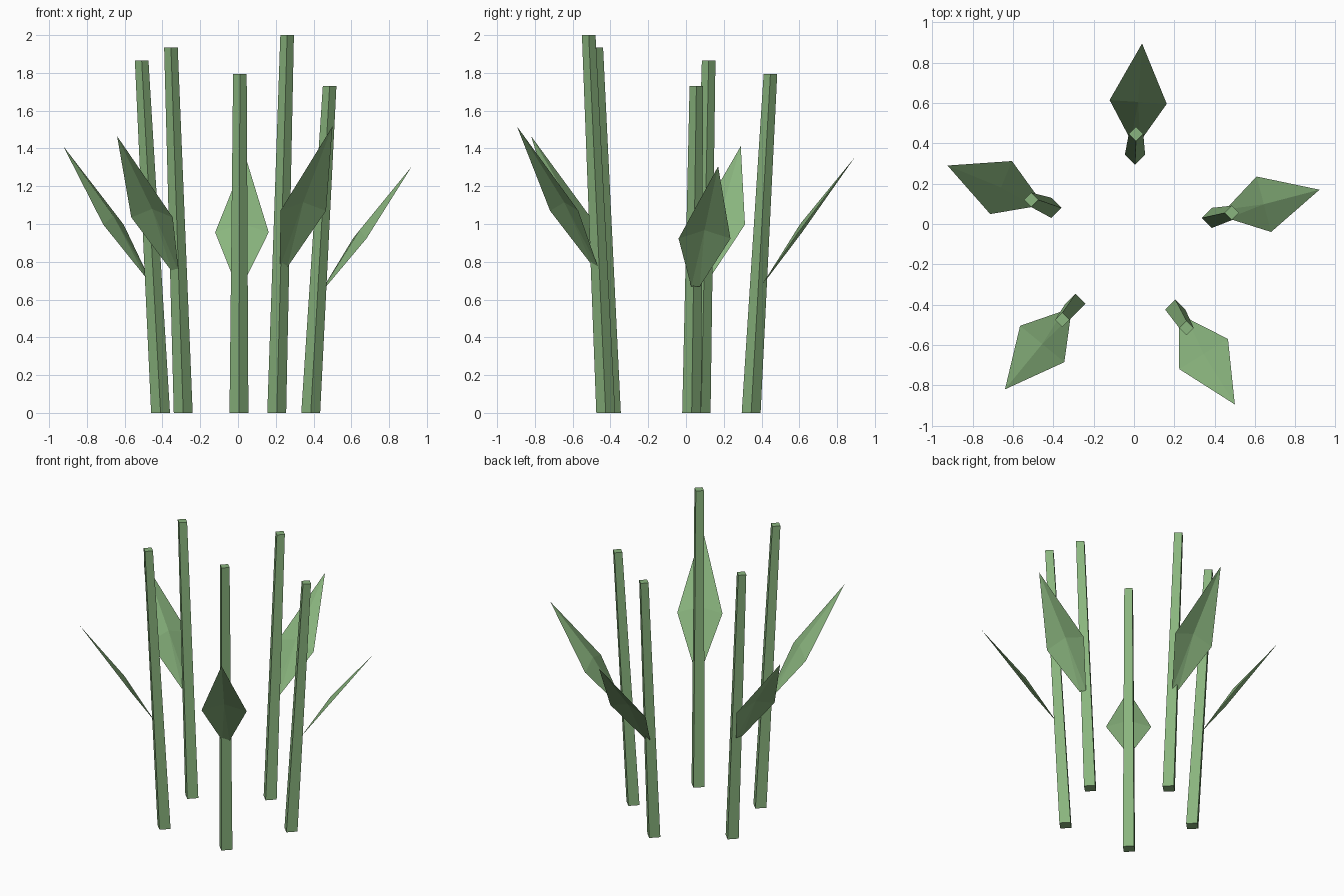
import bpy
from mathutils import Vector

if "Cube" in bpy.data.objects:
    bpy.data.objects.remove(bpy.data.objects["Cube"])

green = bpy.data.materials.new("leaf_green")
green.diffuse_color = (0.254, 0.462, 0.209, 1)
green.use_nodes = True
green.node_tree.nodes["Principled BSDF"].inputs["Base Color"].default_value = green.diffuse_color


def make_object(name, verts, faces):
    mesh = bpy.data.meshes.new(name)
    mesh.from_pydata(verts, [], faces)
    mesh.materials.append(green)
    mesh.update()
    obj = bpy.data.objects.new(name, mesh)
    bpy.context.collection.objects.link(obj)
    return obj


def diamond(centre, r):
    """Four corners on the x and y axes around a centre."""
    c = Vector(centre)
    return [c + Vector(d) * r for d in ((1, 0, 0), (0, 1, 0), (-1, 0, 0), (0, -1, 0))]


def stalk(name, base, top):
    """Leaning, tapered four-sided stem with level ends."""
    verts = diamond((*base, 0), 0.05) + diamond(top, 0.036)
    sides = [(i, (i + 1) % 4, (i + 1) % 4 + 4, i + 4) for i in range(4)]
    make_object(name, verts, sides + [(3, 2, 1, 0), (4, 5, 6, 7)])


def leaf(name, base, tip):
    """Thin kite-shaped blade, widest at 40% and creased upward in the middle."""
    b, t = Vector(base), Vector(tip)
    side = Vector((b.y - t.y, t.x - b.x, 0)).normalized()   # left of the blade
    mid = b.lerp(t, 0.4)
    verts = [b + side * 0.023, b - side * 0.023,
             mid + side * 0.142, mid + Vector((0, 0, 0.045)), mid - side * 0.142, t]
    make_object(name, verts, [(0, 1, 3), (0, 3, 2), (1, 4, 3), (2, 3, 5), (3, 4, 5)])


# name: stalk base, stalk top, leaf base, leaf tip
plants = {
    "right": ((0.385, 0.03), (0.485, 0.055, 1.73), (0.46, 0.05, 0.668), (0.92, 0.17, 1.305)),
    "back": ((0.005, 0.345), (0.01, 0.447, 1.795), (0.008, 0.412, 0.69), (0.04, 0.895, 1.355)),
    "left": ((-0.41, 0.08), (-0.51, 0.12, 1.865), (-0.482, 0.108, 0.72), (-0.925, 0.29, 1.412)),
    "front_left": ((-0.29, -0.395), (-0.355, -0.475, 1.935), (-0.332, -0.445, 0.748), (-0.64, -0.82, 1.465)),
    "front_right": ((0.205, -0.425), (0.26, -0.515, 2.0), (0.242, -0.478, 0.772), (0.5, -0.895, 1.517)),
}
for name, (base, top, leaf_base, leaf_tip) in plants.items():
    stalk("stalk_" + name, base, top)
    leaf("leaf_" + name, leaf_base, leaf_tip)
